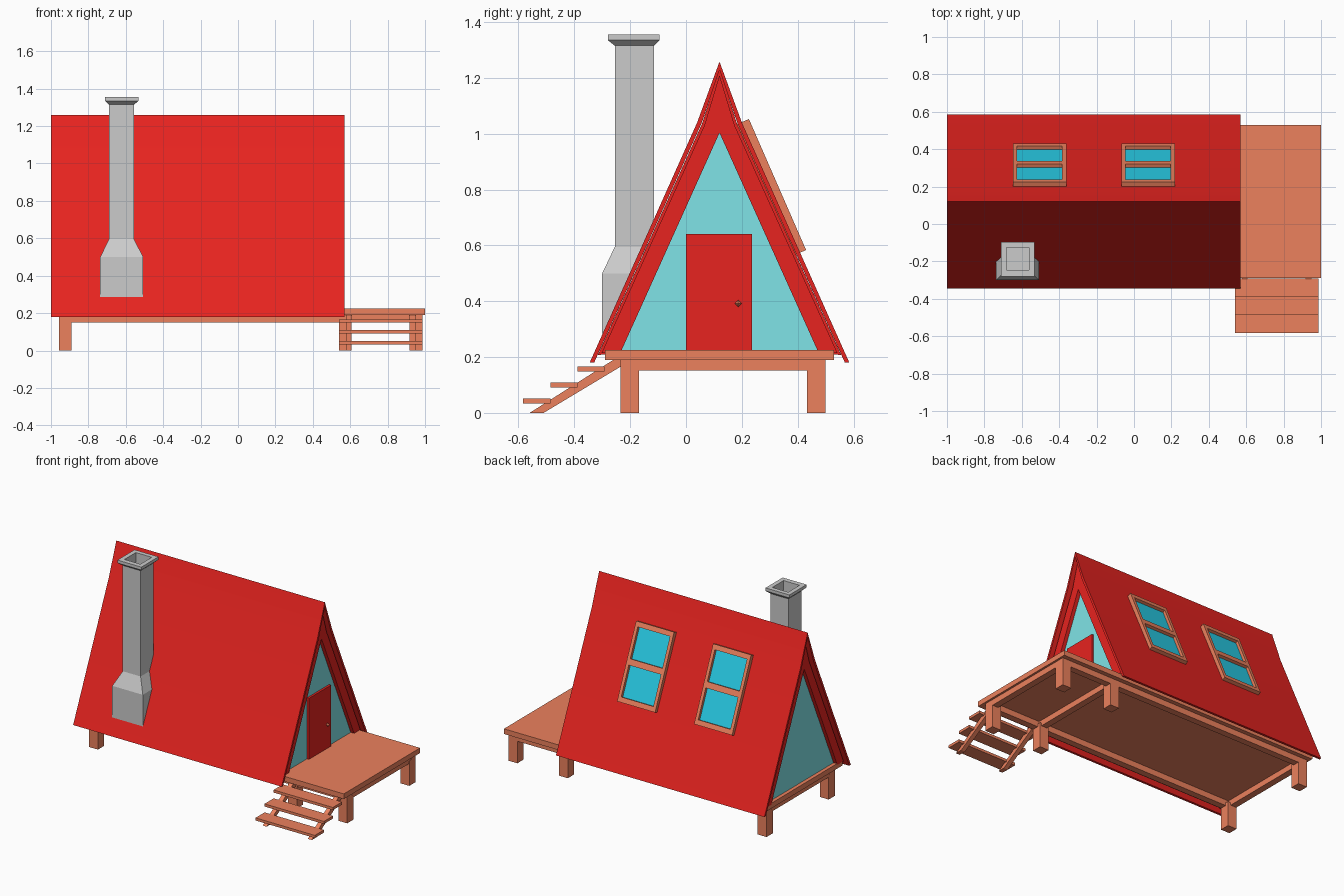
import bpy, bmesh
from math import radians
from mathutils import Matrix, Vector

if "Cube" in bpy.data.objects:
    bpy.data.objects.remove(bpy.data.objects["Cube"])


def material(name, rgb):
    m = bpy.data.materials.new(name)
    m.diffuse_color = (*rgb, 1)
    m.use_nodes = True
    m.node_tree.nodes["Principled BSDF"].inputs["Base Color"].default_value = m.diffuse_color
    return m


RED = material("red_paint", (0.80, 0.017, 0.014))
WOOD = material("wood", (0.84, 0.22, 0.11))
GLASS = material("gable_glass", (0.216, 0.775, 0.80))
PANE = material("window_glass", (0.021, 0.61, 0.80))
MID = 0.12  # y of the ridge


def finish(name, bm, mat=None):
    bmesh.ops.recalc_face_normals(bm, faces=bm.faces)
    me = bpy.data.meshes.new(name)
    bm.to_mesh(me)
    bm.free()
    ob = bpy.data.objects.new(name, me)
    bpy.context.collection.objects.link(ob)
    if mat:
        me.materials.append(mat)
    return ob


def boxes(name, spans, mat, xf=None):
    """Boxes given as (x0, x1, y0, y1, z0, z1), joined in one object."""
    bm = bmesh.new()
    for x0, x1, y0, y1, z0, z1 in spans:
        m = Matrix.Translation(((x0 + x1) / 2, (y0 + y1) / 2, (z0 + z1) / 2)) @ \
            Matrix.Diagonal((x1 - x0, y1 - y0, z1 - z0, 1))
        bmesh.ops.create_cube(bm, size=1, matrix=(xf or Matrix()) @ m)
    return finish(name, bm, mat)


def prism(name, profile, x0, x1, mat):
    """Extrude a (y, z) profile along x."""
    bm = bmesh.new()
    f = bm.faces.new([bm.verts.new((x0, y, z)) for y, z in profile])
    r = bmesh.ops.extrude_face_region(bm, geom=[f])
    verts = [v for v in r["geom"] if isinstance(v, bmesh.types.BMVert)]
    bmesh.ops.translate(bm, verts=verts, vec=(x1 - x0, 0, 0))
    return finish(name, bm, mat)


def mirrored(half):
    """Complete a left half profile (ending on the ridge) across the ridge."""
    return half + [(2 * MID - y, z) for y, z in reversed(half[:-1])]


def band(outer, inner):
    return mirrored(outer) + mirrored(inner)[::-1]


# Roof shell, kinked near the ridge and smooth across the kink
roof = prism("roof", band([(-0.345, 0.18), (0.04, 1.04), (MID, 1.258)],
                          [(-0.329, 0.18), (0.056, 1.038), (MID, 1.228)]), -1, 0.57, RED)
bpy.context.view_layer.objects.active = roof
roof.select_set(True)
bpy.ops.object.shade_smooth_by_angle(angle=radians(30))

# Gable trim and glass at both ends, with a wall closing the gap to the roof
for end, a, b, g0, g1 in (("front", 0.50, 0.545, 0.505, 0.52),
                          ("back", -0.975, -0.93, -0.95, -0.935)):
    inner = [(-0.235, 0.215), (MID, 1.003)]
    prism(end + "_gable_trim",
          band([(-0.302, 0.215), (0.066, 1.03), (MID, 1.21)], inner), a, b, RED)
    prism(end + "_gable_wall",
          band([(-0.316, 0.207), (0.058, 1.037), (MID, 1.234)], inner),
          (a + b) / 2 - 0.01, (a + b) / 2 + 0.01, RED)
    prism(end + "_gable_glass", [(-0.245, 0.215), (MID, 1.01), (0.485, 0.215)], g0, g1, GLASS)

# Door and knob
boxes("door", [(0.505, 0.535, 0.0, 0.237, 0.22, 0.64)], RED)
bm = bmesh.new()
bmesh.ops.create_uvsphere(bm, u_segments=4, v_segments=2, radius=0.013,
                          matrix=Matrix.Translation((0.545, 0.187, 0.392)))
finish("door_knob", bm, WOOD)

# Floor slab, beams and posts
boxes("floor_deck", [(-0.975, 1.0, -0.29, 0.53, 0.19, 0.225)], WOOD)
post_x, post_y, w = (-0.957, 0.54, 0.92), (-0.235, 0.433), 0.067
beam = 0.045
boxes("long_beams", [(-0.957, 0.987, y, y + beam, 0.15, 0.192)
                     for y in (post_y[0], post_y[1] + w - beam)], WOOD)
boxes("cross_beams", [(x, x + beam, -0.234, 0.499, 0.151, 0.192)
                      for x in (-0.956, 0.551, 0.941)], WOOD)
boxes("posts", [(x, x + w, y, y + w, 0, 0.17) for x in post_x for y in post_y], WOOD)

# Steps
boxes("stair_treads", [(0.54, 0.987, -0.583 + 0.097 * i, -0.485 + 0.097 * i,
                        0.033 + 0.058 * i, 0.051 + 0.058 * i) for i in range(3)], WOOD)
for side, x in (("left", 0.578), ("right", 0.918)):
    prism(side + "_stringer", [(-0.56, 0), (-0.51, 0), (-0.235, 0.165),
                               (-0.235, 0.195), (-0.26, 0.19)], x, x + 0.03, WOOD)

# Roof windows: local y runs up the slope, local z points out of the roof
up = Vector((0, -0.4, 0.9165))
out = Vector((0, 0.9165, 0.4))
for name, cx in (("left", -0.505), ("right", 0.075)):
    side = up.cross(out)
    xf = Matrix.Translation((cx, 0.303, 0.807)) @ \
        Matrix((side, up, out)).transposed().to_4x4()
    hx, hy, t = 0.143, 0.256, 0.027
    bars = [(-hx, -hx + 0.022, -hy, hy, -0.02, t), (hx - 0.022, hx, -hy, hy, -0.02, t)]
    bars += [(-hx + 0.022, hx - 0.022, a, b, -0.02, t)
             for a, b in ((-hy, -hy + 0.033), (-0.02, 0.02), (hy - 0.033, hy))]
    boxes(name + "_window_frame", bars, WOOD, xf)
    boxes(name + "_window_panes", [(-hx + 0.01, hx - 0.01, -hy + 0.01, hy - 0.01, -0.02, 0.008)],
          PANE, xf)

# Chimney lofted from rectangular rings (x0, x1, y0, y1, z), ending inside the flue
rings = [(-0.737, -0.507, -0.30, -0.285, 0.285), (-0.737, -0.507, -0.30, -0.19, 0.50),
         (-0.69, -0.555, -0.255, -0.14, 0.595), (-0.69, -0.555, -0.255, -0.115, 0.70),
         (-0.69, -0.555, -0.255, -0.115, 1.315), (-0.712, -0.532, -0.28, -0.095, 1.335),
         (-0.712, -0.532, -0.28, -0.095, 1.355), (-0.682, -0.562, -0.247, -0.125, 1.355),
         (-0.682, -0.562, -0.247, -0.125, 1.18)]
bm = bmesh.new()
loops = [[bm.verts.new(p) for p in ((a, c, z), (b, c, z), (b, d, z), (a, d, z))]
         for a, b, c, d, z in rings]
for lo, hi in zip(loops, loops[1:]):
    for i in range(4):
        j = (i + 1) % 4
        bm.faces.new((lo[i], lo[j], hi[j], hi[i]))
bm.faces.new(loops[0][::-1])
bm.faces.new(loops[-1])
finish("chimney", bm)
